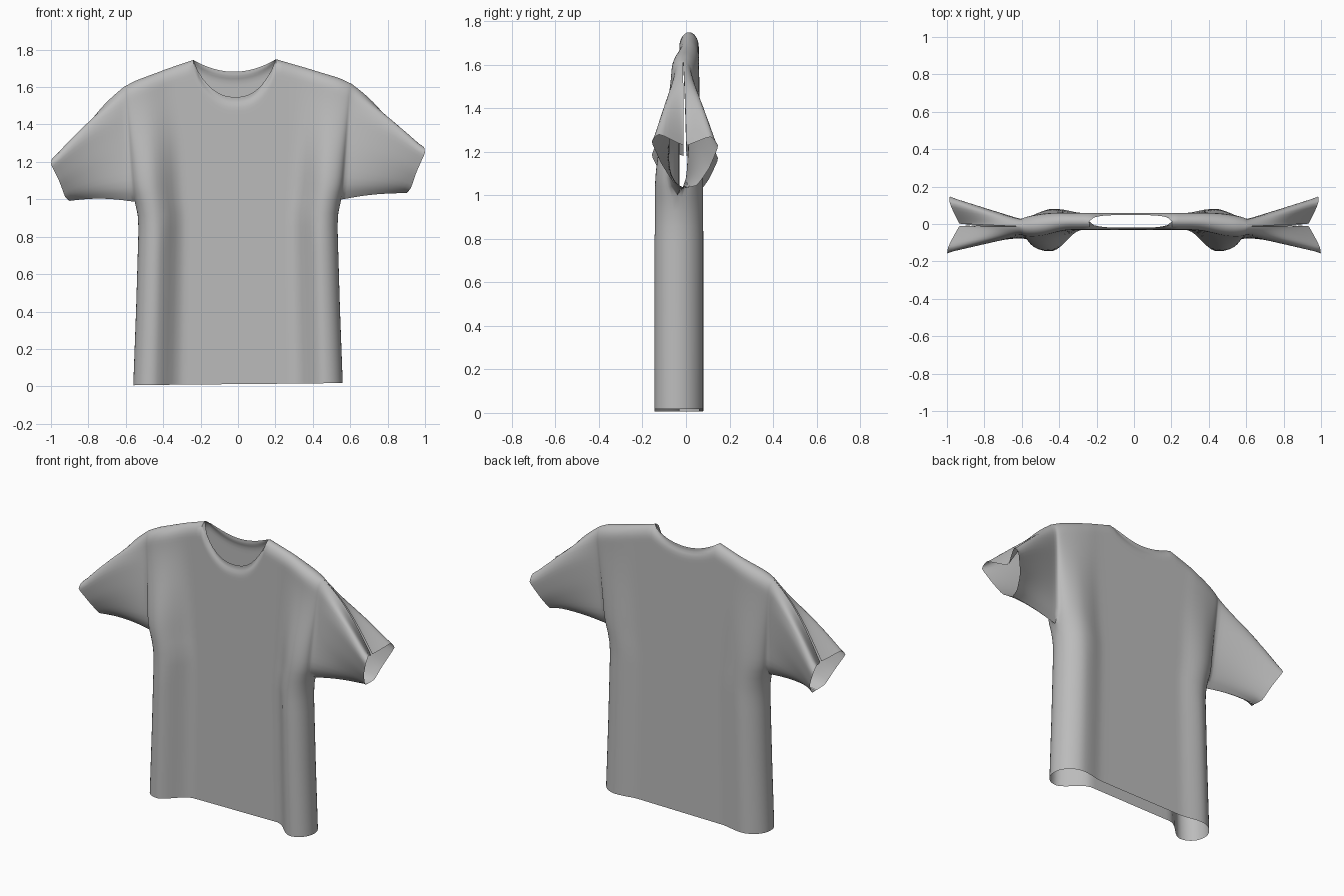
import bpy, bmesh, math
from mathutils import Vector

cube = bpy.data.objects.get("Cube")
if cube:
    bpy.data.objects.remove(cube)

ARMPIT = 0.98
NECK = 0.36      # neck corner as a fraction of the half width


def interp(points, x):
    """Piecewise linear lookup in (key, value) pairs."""
    for (a, p), (b, q) in zip(points, points[1:]):
        if x <= b:
            return p + (q - p) * max(0, (x - a) / (b - a))
    return points[-1][1]


def smooth(a, b, x):
    t = min(1, max(0, (x - a) / (b - a)))
    return t * t * (3 - 2 * t)


def round_off(d, radius):
    """Quarter-circle rise from 0 to 1 over the given distance."""
    t = min(1, max(0, d / radius))
    return math.sqrt(1 - (1 - t) ** 2)


WIDTH = [(0, .56), (.4, .545), (.9, .53), (.98, .548), (1.05, .56), (1.6, .605), (1.8, .62)]
SHOULDER = [(NECK, 1.735), (.7, 1.67), (.9, 1.63), (1, 1.6)]


def top_z(u, side):
    """Height of the shoulder line or neckline; side is -1 front, 1 back."""
    a = abs(u)
    if a >= NECK:
        return interp(SHOULDER, a)
    r = a / NECK
    if side < 0:
        return 1.735 - .2 * (1 - r ** 2.4) ** .85
    return 1.67 + .065 * r ** 2


def torso_point(u, z, side):
    a = abs(u)
    lobe = smooth(.52, .82, a) * (1 - .8 * smooth(1.0, 1.6, z))
    edge = round_off(1 - a, .2)
    slot = .04 * round_off(z - ARMPIT, .08)
    half = (.045 + .067 * lobe) * edge + slot * (1 - edge)
    neck = math.sqrt(max(0, 1 - (a / NECK) ** 4)) * .75
    half *= max(neck, round_off(top_z(u, side) - z, .07))
    mid = .014 - .036 * lobe - .02 * smooth(.6, 1, a)
    return Vector((u * interp(WIDTH, z), mid + side * half, z))


# Half of the cuff outline, from underarm to the groove on top
CUFF = [(0, (.90, 0, 1.0)), (.2, (.925, .055, 1.025)), (.45, (.955, .11, 1.11)),
        (.75, (1.0, .155, 1.205)), (.87, (.995, .12, 1.242)),
        (.94, (.965, .06, 1.215)), (1, (.93, 0, 1.19))]
CUFF = [(k, Vector(p)) for k, p in CUFF]


def sleeve_point(start, f, s, sign, side):
    tip = sum((interp(CUFF, min(1, max(0, f + d))) for d in (-.02, 0, .02)), Vector()) / 3
    tip = Vector((tip.x * sign, tip.y * side - .005, tip.z))
    if side > 0:
        tip.x -= .02 * sign * math.sin(math.pi * f)
        tip.z -= .025 * math.sin(math.pi * f)
    p = start.lerp(tip, s)
    p.z += math.sin(math.pi * s) * (.012 + .035 * f * f)
    return p


def add_grid(bm, rows):
    verts = [[bm.verts.new(p) for p in row] for row in rows]
    for r0, r1 in zip(verts, verts[1:]):
        for i in range(len(r0) - 1):
            bm.faces.new((r0[i], r0[i + 1], r1[i + 1], r1[i]))


# Column positions, denser at the sides; row fractions, denser at the top
half = [NECK * i / 9 for i in range(10)]
half += [NECK + (1 - NECK) * math.sin(math.pi / 2 * i / 18) for i in range(1, 19)]
columns = [-u for u in reversed(half[1:])] + half
rise = [math.sin(math.pi / 2 * i / 24) for i in range(25)]

bm = bmesh.new()
for side in (-1, 1):
    # Torso panel
    rows = []
    for i in range(14):
        rows.append([torso_point(u, ARMPIT * i / 14, side) for u in columns])
    for f in rise:
        rows.append([torso_point(u, ARMPIT + (top_z(u, side) - ARMPIT) * f, side)
                     for u in columns])
    add_grid(bm, rows)
    # Sleeve panels, starting on the armhole edge
    for sign, edge in ((-1, 0), (1, -1)):
        hole = [row[edge] for row in rows[14:]]
        add_grid(bm, [[sleeve_point(p, f, s / 14, sign, side) for p, f in zip(hole, rise)]
                      for s in range(15)])

# Sew the panels together
bmesh.ops.remove_doubles(bm, verts=bm.verts, dist=.0004)
# Slight uneven hang of the cloth
for v in bm.verts:
    x = v.co.x
    v.co.z += .012 + .009 * x + .022 * x ** 5
    v.co.x -= .018 * smooth(1.3, 1.7, v.co.z) * (1 - smooth(.2, .6, abs(x)))
# Soften the armhole and underarm joins
inner = [v for v in bm.verts if not v.is_boundary and abs(v.co.x) > .4 and v.co.z > .8]
for _ in range(3):
    bmesh.ops.smooth_vert(bm, verts=inner, factor=.5, use_axis_x=True, use_axis_y=True,
                          use_axis_z=True)
bmesh.ops.recalc_face_normals(bm, faces=bm.faces)

mesh = bpy.data.meshes.new("shirt")
bm.to_mesh(mesh)
bm.free()
shirt = bpy.data.objects.new("shirt", mesh)
bpy.context.collection.objects.link(shirt)

# Plain grey cloth
cloth = bpy.data.materials.new("grey cloth")
cloth.use_nodes = True
colour = (.5, .5, .5, 1)
cloth.diffuse_color = colour
cloth.node_tree.nodes["Principled BSDF"].inputs["Base Color"].default_value = colour
mesh.materials.append(cloth)

bpy.context.view_layer.objects.active = shirt
shirt.select_set(True)
bpy.ops.object.shade_smooth_by_angle(angle=math.radians(60))
